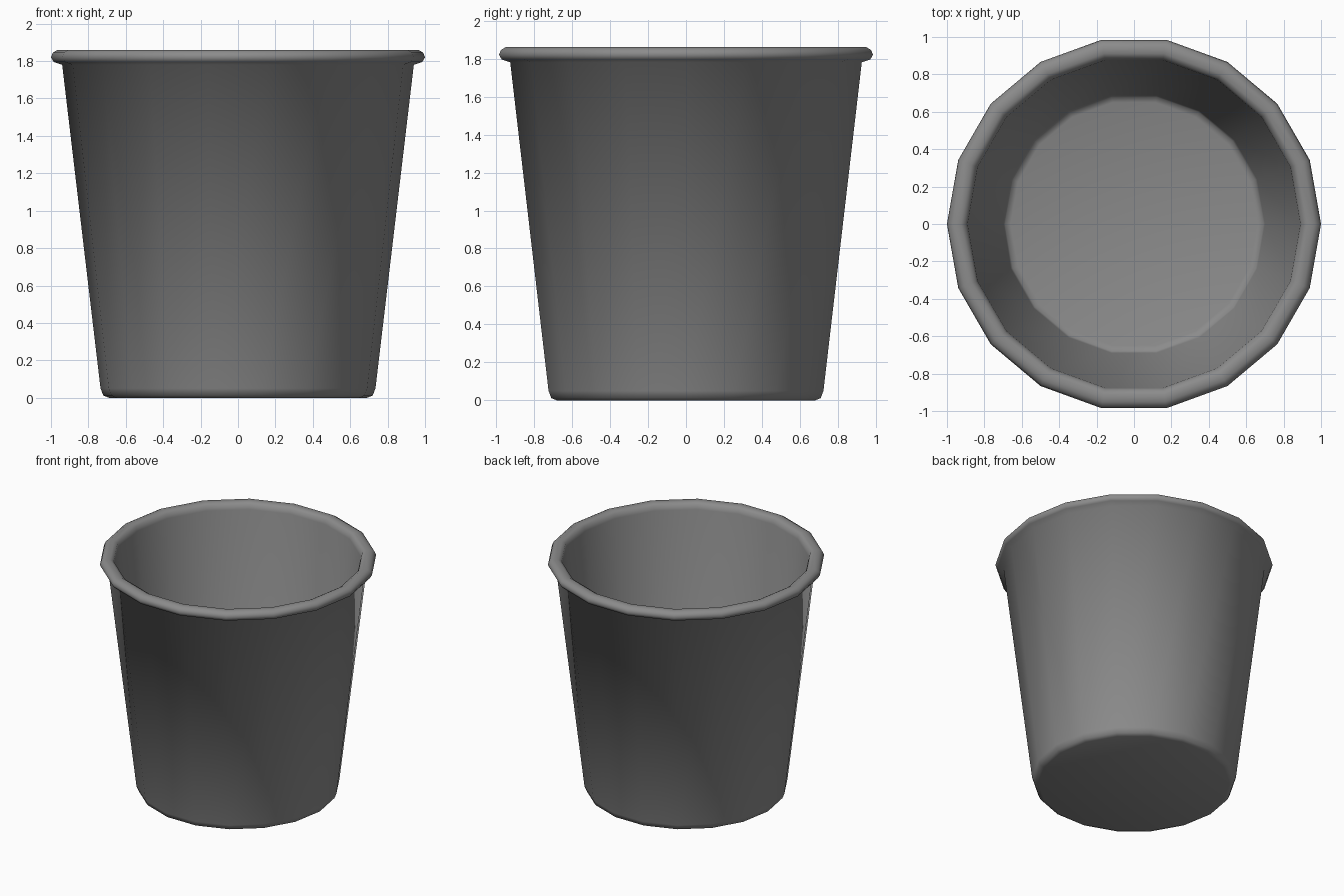
import bpy, bmesh
from math import cos, sin, tau, radians

cube = bpy.data.objects.get("Cube")
if cube:
    bpy.data.objects.remove(cube, do_unlink=True)

SIDES = 18

grey = bpy.data.materials.new("grey_plastic")
grey.use_nodes = True
colour = (0.26, 0.26, 0.26, 1)
grey.diffuse_color = colour
grey.node_tree.nodes["Principled BSDF"].inputs["Base Color"].default_value = colour


def lathe(name, profile, closed=False):
    """Turn a radius/height profile around z; open profiles get end caps."""
    bm = bmesh.new()
    rings = [[bm.verts.new((r * cos(tau * i / SIDES), r * sin(tau * i / SIDES), z))
              for i in range(SIDES)] for r, z in profile]
    pairs = list(zip(rings, rings[1:]))
    if closed:
        pairs.append((rings[-1], rings[0]))
    else:
        bm.faces.new(rings[0])
        bm.faces.new(rings[-1])
    for a, b in pairs:
        for i in range(SIDES):
            j = (i + 1) % SIDES
            bm.faces.new((a[i], a[j], b[j], b[i]))
    bmesh.ops.recalc_face_normals(bm, faces=bm.faces)
    mesh = bpy.data.meshes.new(name)
    bm.to_mesh(mesh)
    bm.free()
    mesh.materials.append(grey)
    obj = bpy.data.objects.new(name, mesh)
    bpy.context.collection.objects.link(obj)
    bpy.ops.object.select_all(action="DESELECT")
    obj.select_set(True)
    bpy.context.view_layer.objects.active = obj
    bpy.ops.object.shade_smooth_by_angle(angle=radians(65))
    return obj


# Bucket with rolled rim: underside, outer wall, rim, inner wall, floor
lathe("bucket", [
    (0.69, 0), (0.72, 0.012), (0.735, 0.05),
    (0.94, 1.78), (0.985, 1.795), (1.0, 1.82), (0.99, 1.845), (0.965, 1.86),
    (0.925, 1.86), (0.90, 1.845), (0.89, 1.81),
    (0.70, 0.06), (0.69, 0.04), (0.66, 0.03),
])
